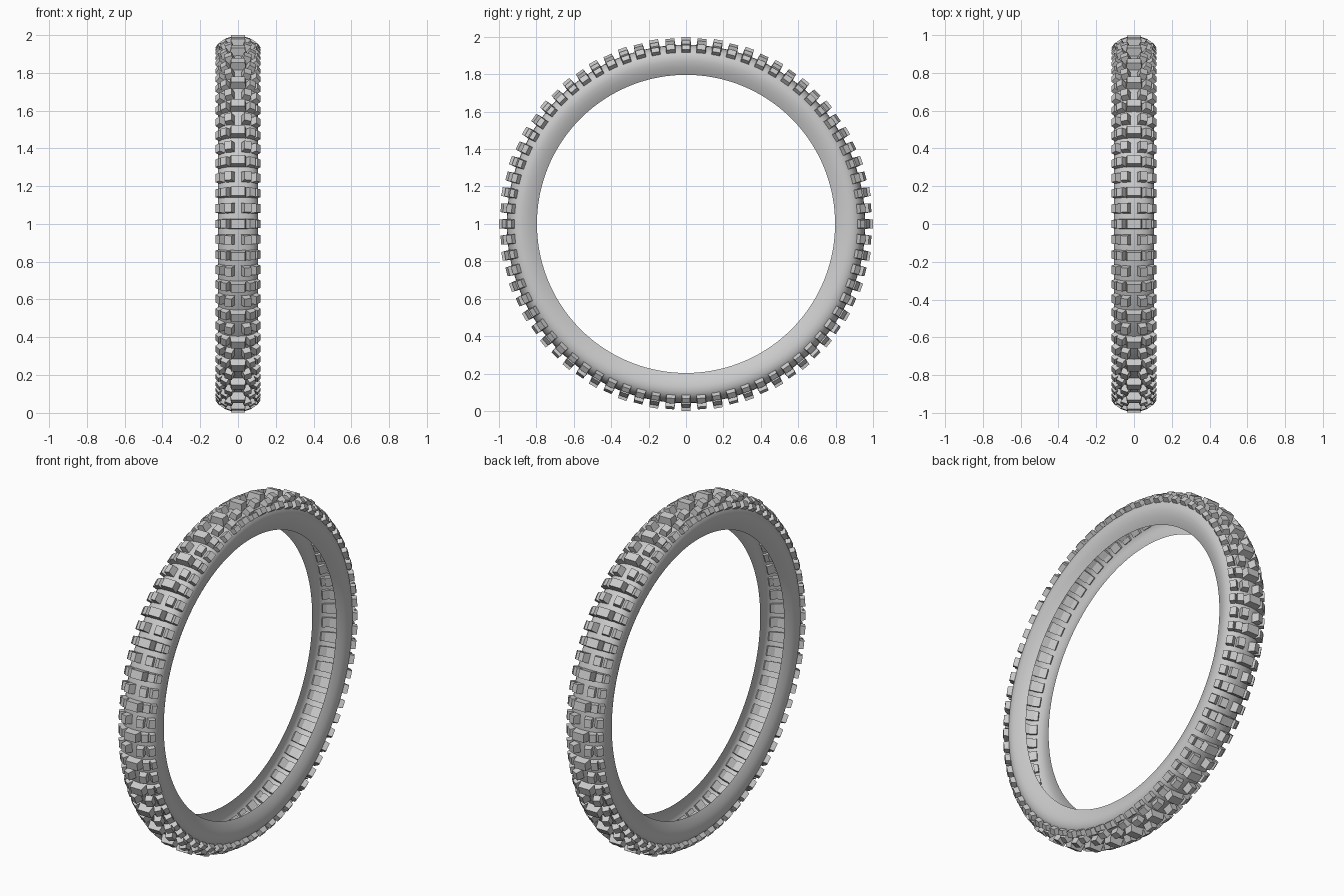
import bpy, bmesh
from math import sin, cos, pi, radians
from mathutils import Vector

if "Cube" in bpy.data.objects:
    bpy.data.objects.remove(bpy.data.objects["Cube"])

STEPS = 72          # angular tread positions
AXLE = Vector((0, 0, 1))


def ring_point(x, r, a):
    return Vector((x, r * sin(a), r * cos(a))) + AXLE


def finish(name, bm, smooth):
    bmesh.ops.recalc_face_normals(bm, faces=bm.faces)
    me = bpy.data.meshes.new(name)
    bm.to_mesh(me)
    bm.free()
    ob = bpy.data.objects.new(name, me)
    bpy.context.collection.objects.link(ob)
    if smooth:
        for p in me.polygons:
            p.use_smooth = True
    return ob


# Carcass: thin C-shaped section, open towards the rim
def carcass():
    half = [(0.078, 0.797), (0.086, 0.812), (0.098, 0.84), (0.106, 0.87),
            (0.106, 0.895), (0.098, 0.918), (0.082, 0.936), (0.058, 0.949),
            (0.03, 0.956)]
    prof = half + [(0, 0.958)] + [(-x, r) for x, r in reversed(half)]
    n = 144
    bm = bmesh.new()
    rings = [[bm.verts.new(ring_point(x, r, 2 * pi * i / n)) for x, r in prof]
             for i in range(n)]
    for i in range(n):
        a, b = rings[i], rings[(i + 1) % n]
        for j in range(len(prof) - 1):
            bm.faces.new((a[j], a[j + 1], b[j + 1], b[j]))
    finish("tyre_carcass", bm, True)


# Tread row: tapered blocks standing on the carcass, leaning by tilt degrees
def knob_row(name, x, r, tilt, width, length, depth, first, every, mirror=True):
    bm = bmesh.new()
    for side in ((1, -1) if mirror else (1,)):
        t = radians(tilt)
        for k in range(first, STEPS, every):
            a = 2 * pi * k / STEPS
            out = Vector((0, sin(a), cos(a)))
            along = Vector((0, cos(a), -sin(a)))
            up = out * cos(t) + Vector((side * sin(t), 0, 0))
            across = Vector((side * cos(t), 0, 0)) - out * sin(t)
            top = ring_point(side * x, r, a)
            layers = []
            for d, s in ((0, 0.84), (depth, 1.0)):
                layers.append([bm.verts.new(top - up * d
                                            + across * (u * width * s / 2)
                                            + along * (v * length * s / 2))
                               for u, v in ((-1, -1), (1, -1), (1, 1), (-1, 1))])
            hi, lo = layers
            bm.faces.new(hi)
            bm.faces.new(lo[::-1])
            for i in range(4):
                j = (i + 1) % 4
                bm.faces.new((hi[i], lo[i], lo[j], hi[j]))
    finish(name, bm, False)


carcass()
knob_row("centre_knobs", 0, 0.999, 0, 0.088, 0.056, 0.055, 0, 2, mirror=False)
knob_row("inner_knobs", 0.052, 0.987, 20, 0.046, 0.056, 0.052, 1, 2)
knob_row("outer_knobs", 0.078, 0.973, 32, 0.044, 0.054, 0.05, 0, 2)
knob_row("shoulder_knobs_a", 0.108, 0.949, 52, 0.042, 0.054, 0.046, 1, 2)
knob_row("shoulder_knobs_b", 0.112, 0.944, 56, 0.034, 0.05, 0.042, 0, 2)
